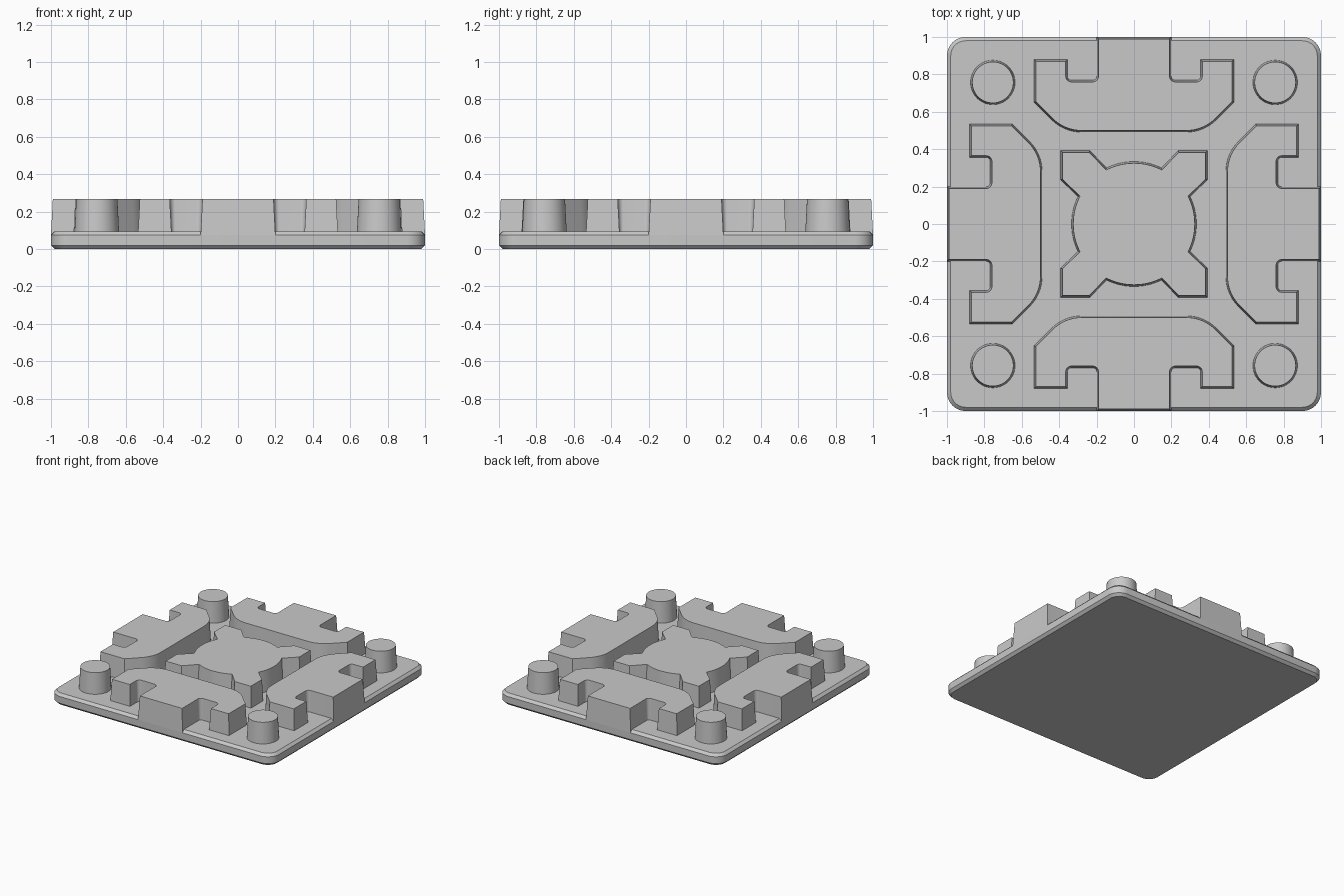
import bpy, bmesh, math
from mathutils import Vector, Matrix

cube = bpy.data.objects.get("Cube")
if cube:
    bpy.data.objects.remove(cube, do_unlink=True)

grey = bpy.data.materials.new("plain_grey")
grey.use_nodes = True
COLOUR = (0.584, 0.584, 0.584, 1)
grey.diffuse_color = COLOUR
grey.node_tree.nodes["Principled BSDF"].inputs["Base Color"].default_value = COLOUR

TOP, DECK, EDGE, DRAFT = 0.267, 0.095, 0.075, 0.01


def rounded(corners, steps=8):
    """Outline from (x, y, radius) corners, with arcs where radius > 0."""
    out = []
    for i, (x, y, r) in enumerate(corners):
        p = Vector((x, y))
        if r == 0:
            out.append(p)
            continue
        a = (Vector(corners[i - 1][:2]) - p).normalized()
        b = (Vector(corners[(i + 1) % len(corners)][:2]) - p).normalized()
        half = a.angle(b) / 2
        centre = p + (a + b).normalized() * r / math.sin(half)
        start = (p + a * r / math.tan(half) - centre).normalized()
        end = (p + b * r / math.tan(half) - centre).normalized()
        out += [centre + start.slerp(end, k / steps).normalized() * r
                for k in range(steps + 1)]
    return out


def inset(points, d):
    """Move a counter-clockwise outline inward by d with mitred corners."""
    out = []
    for i, p in enumerate(points):
        e1 = (p - points[i - 1]).normalized()
        e2 = (points[(i + 1) % len(points)] - p).normalized()
        n1, n2 = Vector((-e1.y, e1.x)), Vector((-e2.y, e2.x))
        out.append(p + (n1 + n2) * d / (1 + n1.dot(n2)))
    return out


def loft(name, points, levels, turn=0):
    """Solid from one outline stacked at (inset, z) levels."""
    bm = bmesh.new()
    rings = [[bm.verts.new((*q, z)) for q in inset(points, d)] for d, z in levels]
    bm.faces.new(rings[0][::-1])
    bm.faces.new(rings[-1])
    n = len(points)
    for low, high in zip(rings, rings[1:]):
        for i in range(n):
            j = (i + 1) % n
            bm.faces.new((low[i], low[j], high[j], high[i]))
    bm.transform(Matrix.Rotation(turn, 4, 'Z'))
    mesh = bpy.data.meshes.new(name)
    bm.to_mesh(mesh)
    bm.free()
    mesh.materials.append(grey)
    ob = bpy.data.objects.new(name, mesh)
    bpy.context.collection.objects.link(ob)
    bpy.ops.object.select_all(action='DESELECT')
    ob.select_set(True)
    bpy.context.view_layer.objects.active = ob
    bpy.ops.object.shade_smooth_by_angle(angle=math.radians(30))


# Base plate with chamfered rims
square = [(-1, -1, 0.1), (1, -1, 0.1), (1, 1, 0.1), (-1, 1, 0.1)]
loft("base_plate", rounded(square), [(0.02, 0), (0, 0.02), (0, EDGE), (0.02, DECK)])

# Four notched edge blocks, each with a tongue flush with the plate edge
half = [(0.2, -1, 0), (0.2, -0.77, 0.02), (0.355, -0.77, 0.02), (0.355, -0.88, 0),
        (0.535, -0.88, 0), (0.535, -0.65, 0), (0.375, -0.49, 0.23)]
block = rounded(half + [(-x, y, r) for x, y, r in reversed(half)])
for side, name in enumerate(("front", "left", "back", "right")):
    loft(name + "_edge_block", block, [(0, EDGE), (DRAFT, TOP)], side * math.pi / 2)

# Central block: square with four curved, bevelled hollows
quarter = [Vector((0.235, -0.393)), Vector((0.393, -0.393)), Vector((0.393, -0.235))]
sweep = math.radians(26)
quarter += [Vector((math.cos(a), math.sin(a))) * 0.335
            for a in (sweep * (k / 6 - 1) for k in range(13))]
centre = []
for side in range(4):
    turn = Matrix.Rotation(side * math.pi / 2, 2)
    centre += [turn @ p for p in quarter]
loft("central_block", centre, [(0, EDGE), (DRAFT, TOP)])

# Four tapered corner pegs
for sx, across in ((1, "left"), (-1, "right")):
    for sy, depth in ((-1, "front"), (1, "back")):
        circle = [Vector((sx * 0.755 + 0.12 * math.cos(a), sy * 0.757 + 0.12 * math.sin(a)))
                  for a in (math.tau * k / 48 for k in range(48))]
        loft(f"{depth}_{across}_peg", circle, [(0, EDGE), (DRAFT, TOP)])
